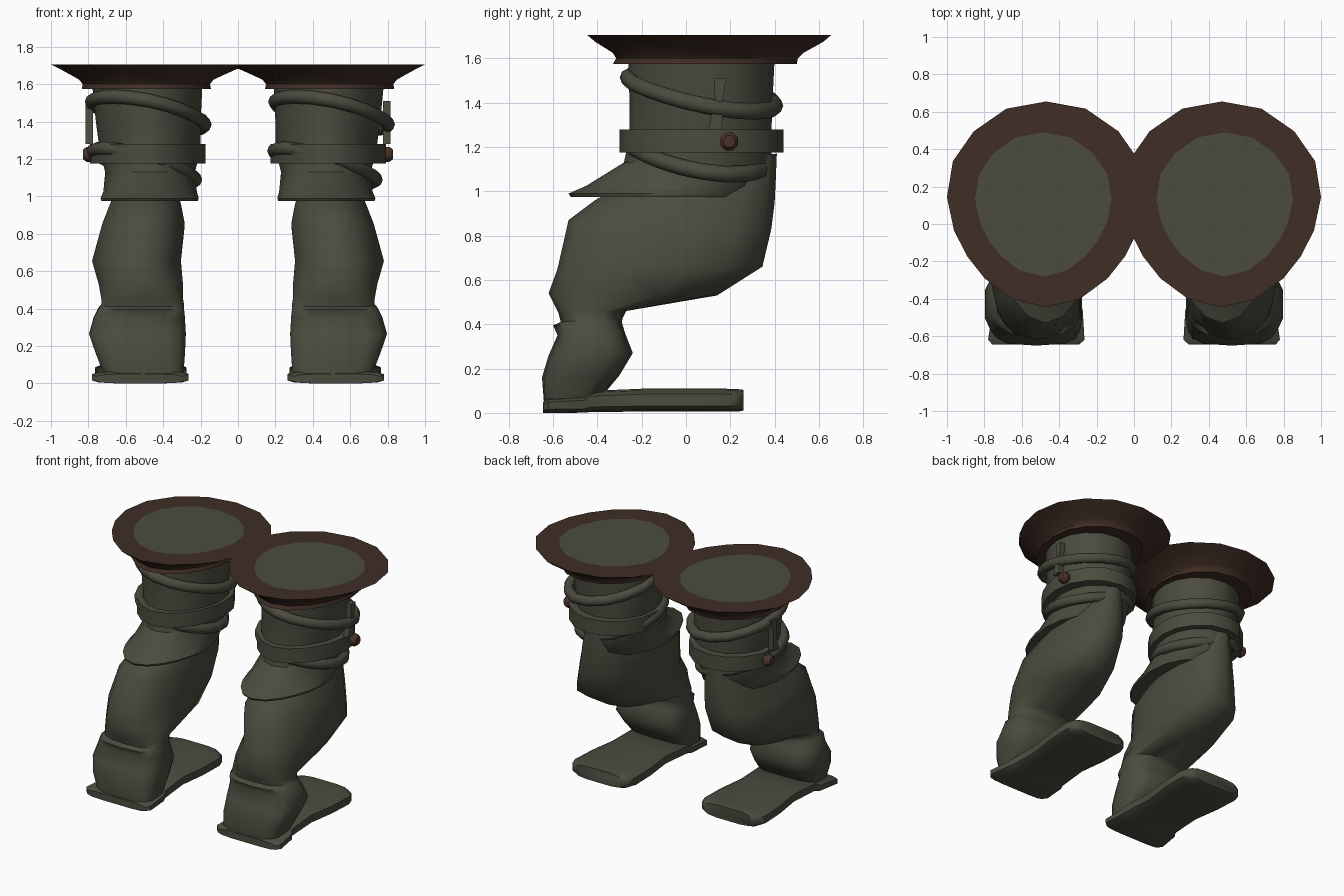
import bpy, bmesh, math
from mathutils import Vector

if "Cube" in bpy.data.objects:
    bpy.data.objects.remove(bpy.data.objects["Cube"])


def material(name, rgb):
    m = bpy.data.materials.new(name)
    m.diffuse_color = (*rgb, 1)
    m.use_nodes = True
    m.node_tree.nodes["Principled BSDF"].inputs["Base Color"].default_value = m.diffuse_color
    return m


CLOTH = material("olive grey cloth", (0.070, 0.071, 0.050))
LEATHER = material("dark brown leather", (0.050, 0.026, 0.018))
BUTTON = material("red brown button", (0.070, 0.032, 0.022))

# Egg outline, half of it, wide towards the back and narrow at the front
HALF = [(0, 1), (.40, .93), (.73, .71), (.94, .42), (1, .07),
        (.93, -.25), (.80, -.5), (.62, -.72), (.34, -.92), (0, -1)]
EGG = HALF + [(-x, y) for x, y in HALF[-2:0:-1]]


def egg(s, x0, x1, y0, y1, z):
    cx, cy = (x0 + x1) / 2, (y0 + y1) / 2
    return [Vector((s * (cx + u * (x1 - x0) / 2), cy + v * (y1 - y0) / 2, z)) for u, v in EGG]


def rounded(n, e):
    """Points of a superellipse; a small e gives a boxier shape."""
    out = []
    for i in range(n):
        a = 2 * math.pi * (i + .5) / n
        c, d = math.cos(a), math.sin(a)
        out.append((math.copysign(abs(c) ** e, c), math.copysign(abs(d) ** e, d)))
    return out


def loft(name, rings, mats, cap_mat=0, closed=False, angle=40):
    """Skin a list of equal rings, capping the ends or joining them up."""
    bm = bmesh.new()
    vs = [[bm.verts.new(p) for p in r] for r in rings]
    n = len(vs[0])
    for a, b in zip(vs, vs[1:] + (vs[:1] if closed else [])):
        for i in range(n):
            j = (i + 1) % n
            bm.faces.new((a[i], a[j], b[j], b[i]))
    if not closed:
        bm.faces.new(vs[0])
        bm.faces.new(vs[-1]).material_index = cap_mat
    bmesh.ops.recalc_face_normals(bm, faces=bm.faces)
    me = bpy.data.meshes.new(name)
    bm.to_mesh(me)
    bm.free()
    for m in mats:
        me.materials.append(m)
    me.shade_smooth()
    me.set_sharp_from_angle(angle=math.radians(angle))
    ob = bpy.data.objects.new(name, me)
    bpy.context.collection.objects.link(ob)
    return ob


def coil(name, cx, hx, y0, y1, z, slope_x, slope_y, r):
    """Tilted rolled wrap around the thigh."""
    cy, hy = (y0 + y1) / 2, (y1 - y0) / 2
    rings = []
    for u, v in EGG:
        out = Vector((u, v, 0)).normalized()
        p = Vector((cx + u * hx, cy + v * hy, z + slope_x * u * hx + slope_y * v * hy))
        rings.append([p + out * r * math.cos(a) + Vector((0, 0, r * 1.1 * math.sin(a)))
                      for a in (k * math.pi / 4 for k in range(8))])
    loft(name, rings, [CLOTH], closed=True, angle=60)


for side, s in (("right", 1), ("left", -1)):
    # Flared leather rim with the cloth top set in it
    rim = [(.25, .70, -.2, .35, 1.575), (.145, .835, -.33, .50, 1.575),
           (.15, .83, -.315, .505, 1.60), (.13, .85, -.33, .53, 1.625),
           (.02, .94, -.41, .62, 1.675), (-.06, 1.0, -.445, .655, 1.705),
           (.12, .85, -.28, .49, 1.705)]
    loft(side + "_rim", [egg(s, *r) for r in rim], [LEATHER, CLOTH], cap_mat=1)

    # Thigh flaring into the pointed cuff over the knee
    thigh = [(.19, .78, -.26, .40, 1.60), (.20, .76, -.255, .39, 1.40),
             (.20, .74, -.255, .385, 1.25), (.23, .71, -.28, .385, 1.13),
             (.22, .72, -.45, .36, 1.025), (.21, .735, -.53, .31, .99),
             (.215, .73, -.52, .30, .975)]
    loft(side + "_thigh_cuff", [egg(s, *r) for r in thigh], [CLOTH])

    # Flat belt
    belt = [(.25, .70, -.2, .35, 1.28), (.175, .79, -.30, .44, 1.28),
            (.175, .79, -.30, .44, 1.175), (.25, .70, -.2, .35, 1.175)]
    loft(side + "_belt", [egg(s, *r) for r in belt], [CLOTH])

    # Bent lower leg: front y, front z, back y, back z, inner x, outer x, boxiness
    leg = [(-.20, 1.10, .41, 1.17, .38, .60, .9), (-.34, 1.00, .405, 1.05, .32, .66, .9),
           (-.41, .96, .40, .95, .30, .69, .9), (-.53, .87, .385, .83, .28, .73, .85),
           (-.58, .65, .345, .66, .30, .785, .85), (-.62, .54, .14, .53, .29, .75, .8),
           (-.575, .45, -.27, .46, .29, .735, .75), (-.565, .41, -.285, .43, .285, .735, .7),
           (-.60, .395, -.29, .41, .285, .75, .7), (-.58, .35, -.275, .36, .28, .775, .65),
           (-.62, .26, -.24, .27, .275, .80, .6), (-.65, .16, -.30, .17, .28, .765, .55),
           (-.64, .03, -.40, .05, .29, .715, .5)]
    rings = []
    for fy, fz, by, bz, x0, x1, e in leg:
        rings.append([Vector((s * ((x0 + x1) / 2 + u * (x1 - x0) / 2),
                              fy + (by - fy) * (v + 1) / 2, fz + (bz - fz) * (v + 1) / 2))
                      for u, v in rounded(14, e)])
    # stretch each ring so its ends reach the front and back points
    for ring, (fy, fz, by, bz, *_rest) in zip(rings, leg):
        lo, hi = min(p.y for p in ring), max(p.y for p in ring)
        for p in ring:
            t = (p.y - lo) / (hi - lo)
            p.y, p.z = fy + (by - fy) * t, fz + (bz - fz) * t
    loft(side + "_lower_leg", rings, [CLOTH], angle=55)

    # Long flat foot: y, inner x, outer x, bottom, top
    foot = [(-.645, .29, .76, 0, .05), (-.62, .26, .785, 0, .065), (-.46, .27, .76, 0, .075),
            (-.43, .28, .74, .003, .10), (-.20, .30, .73, .005, .11), (0, .275, .76, .005, .11),
            (.18, .27, .77, .005, .11), (.235, .29, .75, .005, .108), (.26, .33, .71, .01, .105)]
    loft(side + "_foot",
         [[Vector((s * ((x0 + x1) / 2 + u * (x1 - x0) / 2), y, (a + b) / 2 + v * (b - a) / 2))
           for u, v in rounded(12, .5)] for y, x0, x1, a, b in foot], [CLOTH], angle=50)

    # Peg pinched at its middle, standing on the belt
    peg = [(.13, .03, 1.28), (.137, .027, 1.32), (.147, .017, 1.41), (.156, .027, 1.51)]
    loft(side + "_peg", [[Vector((s * x, y + k * w, z))
                          for x, k in ((.775, -1), (.815, -1), (.815, 1), (.775, 1))]
                         for y, w, z in peg], [CLOTH])

    # Round button on the outside of the belt
    loft(side + "_button", [[Vector((s * x, .195 + r * u, 1.225 + r * v)) for u, v in rounded(8, 1)]
                            for x, r in ((.77, .035), (.785, .043), (.81, .043), (.828, .028))],
         [BUTTON])

# Rolled wraps, slanting the same way on both legs
for side, c1, c2 in (("right", .50, .465), ("left", -.48, -.50)):
    coil(side + "_upper_wrap", c1, .305, -.265, .405, 1.45, -.20, -.19, .034)
    coil(side + "_lower_wrap", c2, .275, -.25, .355, 1.17, -.28, -.16, .034)
